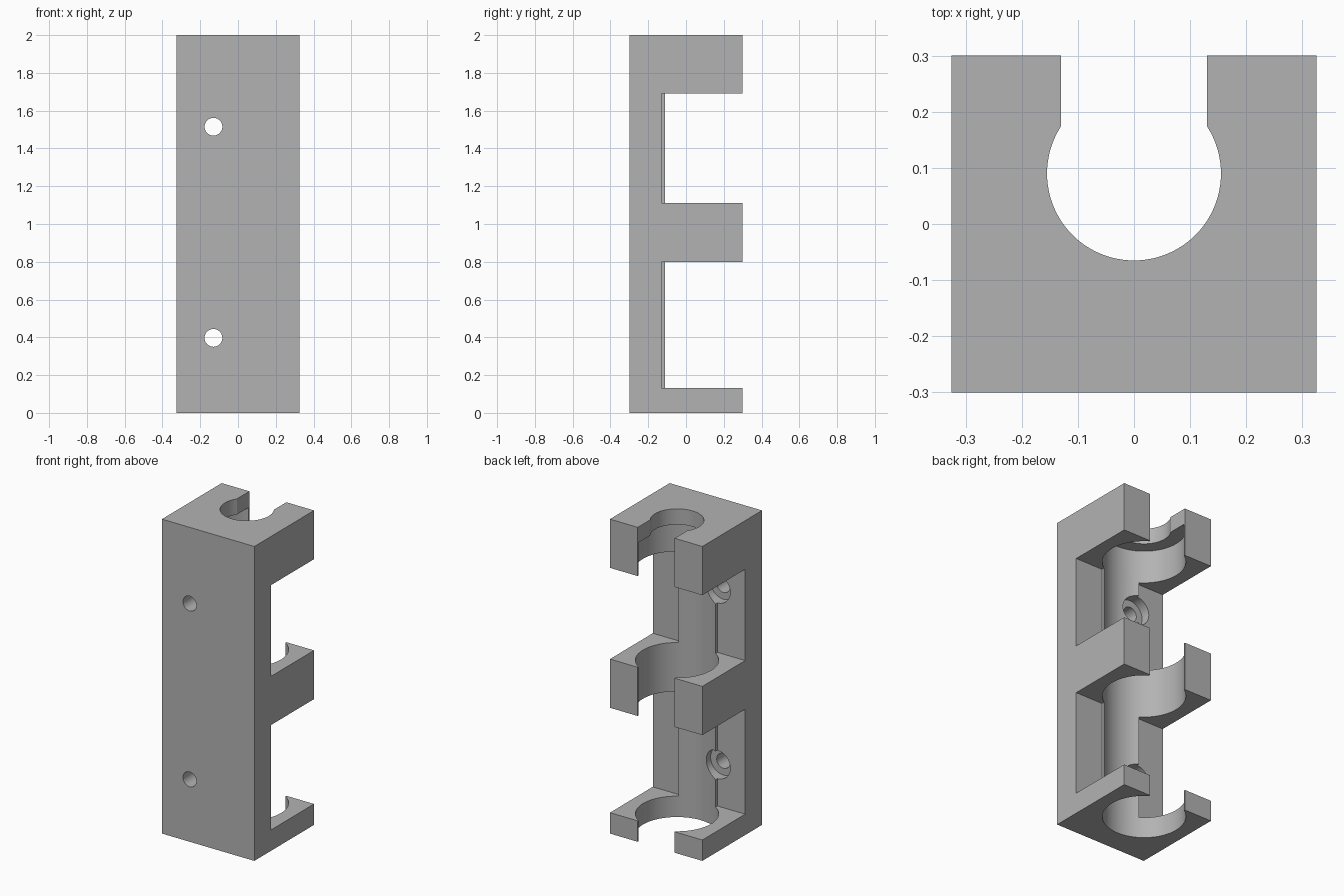
import bpy
import math

cube = bpy.data.objects.get("Cube")
if cube:
    bpy.data.objects.remove(cube, do_unlink=True)

WIDTH, DEPTH, HEIGHT = 0.65, 0.60, 2.0
SLOT = 0.13          # half width of the rear slot
BORE_Y = 0.09        # axis of the rod bore
FLOOR_Y = -0.13      # inner face of the mounting plate


def box(name, x0, x1, y0, y1, z0, z1):
    bpy.ops.mesh.primitive_cube_add(
        size=1, location=((x0 + x1) / 2, (y0 + y1) / 2, (z0 + z1) / 2))
    ob = bpy.context.object
    ob.name = name
    ob.scale = (x1 - x0, y1 - y0, z1 - z0)
    bpy.ops.object.transform_apply(location=True, rotation=True, scale=True)
    return ob


def cylinder(name, radius, length, location, along_y=False, sides=96):
    bpy.ops.mesh.primitive_cylinder_add(
        vertices=sides, radius=radius, depth=length, location=location,
        rotation=(math.pi / 2 if along_y else 0, 0, 0))
    ob = bpy.context.object
    ob.name = name
    bpy.ops.object.transform_apply(location=True, rotation=True, scale=True)
    return ob


def cut(target, cutter):
    cutter.hide_render = True
    mod = target.modifiers.new("cut", "BOOLEAN")
    mod.operation = "DIFFERENCE"
    mod.solver = "EXACT"
    mod.object = cutter
    bpy.ops.object.select_all(action="DESELECT")
    bpy.context.view_layer.objects.active = target
    target.select_set(True)
    bpy.ops.object.modifier_apply(modifier=mod.name)
    bpy.data.objects.remove(cutter, do_unlink=True)


# Solid block
holder = box("rod_holder", -WIDTH / 2, WIDTH / 2, -DEPTH / 2, DEPTH / 2, 0, HEIGHT)

# Wide bore from below, narrow bore through the top lip
cut(holder, cylinder("wide_bore", 0.24, HEIGHT, (0, BORE_Y, 0.9)))
cut(holder, cylinder("narrow_bore", 0.155, 0.6, (0, BORE_Y, HEIGHT)))

# Openings between the three clips, with side recesses down to the plate
for z0, z1 in ((0.133, 0.80), (1.11, 1.69)):
    cut(holder, box("opening", -0.5, 0.5, -0.10, 0.5, z0, z1))
    for side in (-1, 1):
        x0, x1 = sorted((side * SLOT, side * 0.5))
        cut(holder, box("side_recess", x0, x1, FLOOR_Y, 0, z0, z1))

# Rear slot through the clips
cut(holder, box("slot", -SLOT, SLOT, BORE_Y, 0.5, -0.1, HEIGHT + 0.1))

# Counterbored screw holes
for z in (0.397, 1.515):
    cut(holder, cylinder("head_recess", 0.09, 0.2, (-0.13, -0.09, z), True, 48))
    cut(holder, cylinder("screw_hole", 0.047, 0.4, (-0.13, -0.25, z), True, 48))

# Grey plastic
grey = bpy.data.materials.new("grey")
grey.use_nodes = True
colour = (0.45, 0.45, 0.45, 1)
grey.diffuse_color = colour
grey.node_tree.nodes["Principled BSDF"].inputs["Base Color"].default_value = colour
holder.data.materials.clear()
holder.data.materials.append(grey)

bpy.ops.object.select_all(action="DESELECT")
bpy.context.view_layer.objects.active = holder
holder.select_set(True)
bpy.ops.object.shade_smooth_by_angle(angle=math.radians(25))
